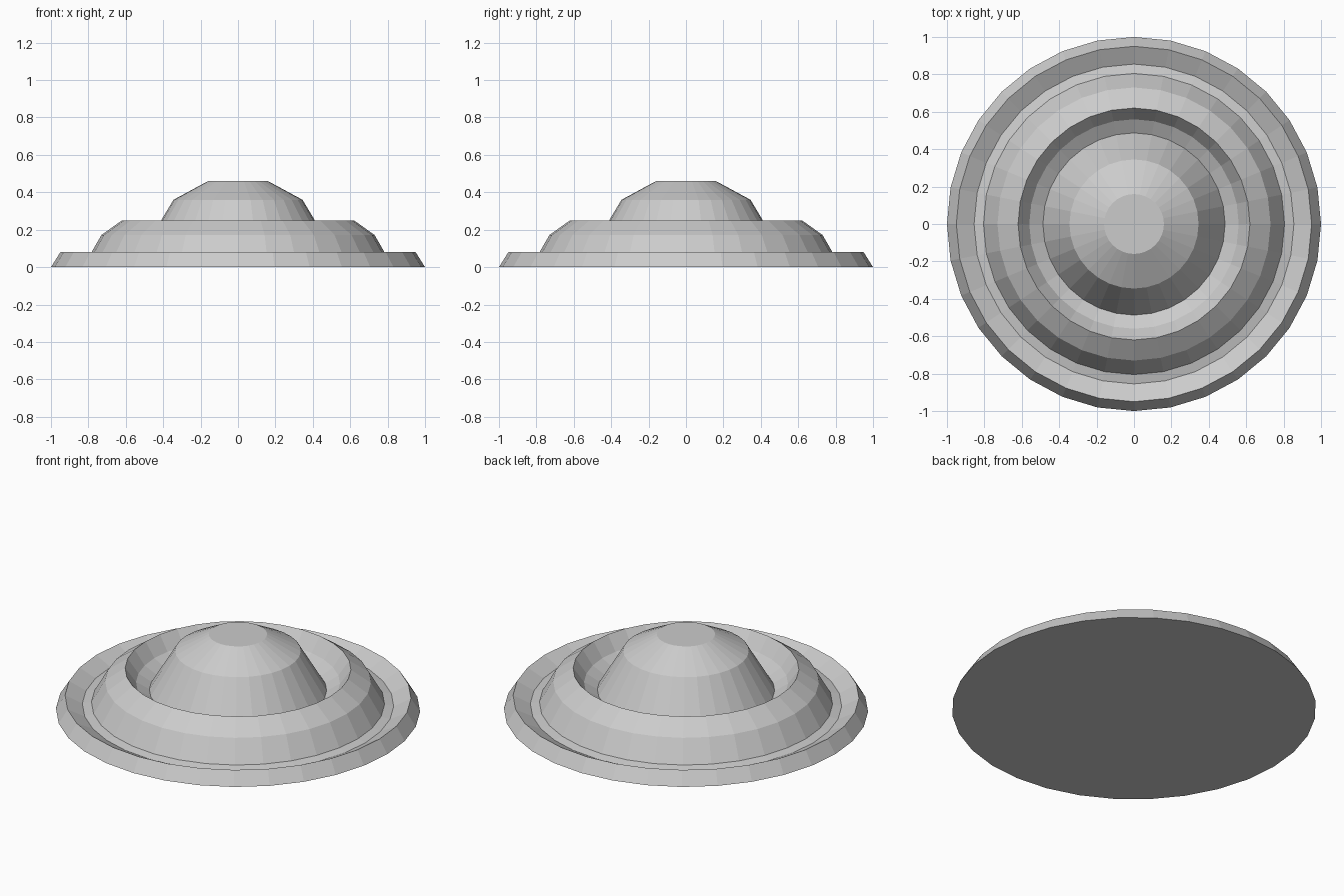
import bpy, bmesh, math

if "Cube" in bpy.data.objects:
    bpy.data.objects.remove(bpy.data.objects["Cube"])

SIDES = 32

# Half profile (radius, height): rim, outer groove, ring, inner groove, central dome
profile = [
    (1.0, 0.0), (0.95, 0.08),
    (0.855, 0.031), (0.805, 0.042),
    (0.73, 0.172), (0.62, 0.25),
    (0.56, 0.165), (0.487, 0.122),
    (0.345, 0.36), (0.16, 0.46),
]


def lathe(name, points, sides):
    """Revolve a profile around z and cap both ends."""
    bm = bmesh.new()
    rings = []
    for r, z in points:
        rings.append([bm.verts.new((r * math.cos(2 * math.pi * i / sides),
                                    r * math.sin(2 * math.pi * i / sides), z))
                      for i in range(sides)])
    for low, high in zip(rings, rings[1:]):
        for i in range(sides):
            j = (i + 1) % sides
            bm.faces.new((low[i], low[j], high[j], high[i]))
    bm.faces.new(rings[0][::-1])
    bm.faces.new(rings[-1])
    bmesh.ops.recalc_face_normals(bm, faces=bm.faces)
    mesh = bpy.data.meshes.new(name)
    bm.to_mesh(mesh)
    bm.free()
    obj = bpy.data.objects.new(name, mesh)
    bpy.context.collection.objects.link(obj)
    return obj


# Stepped round disc with flat faces
lathe("stepped_disc", profile, SIDES)
